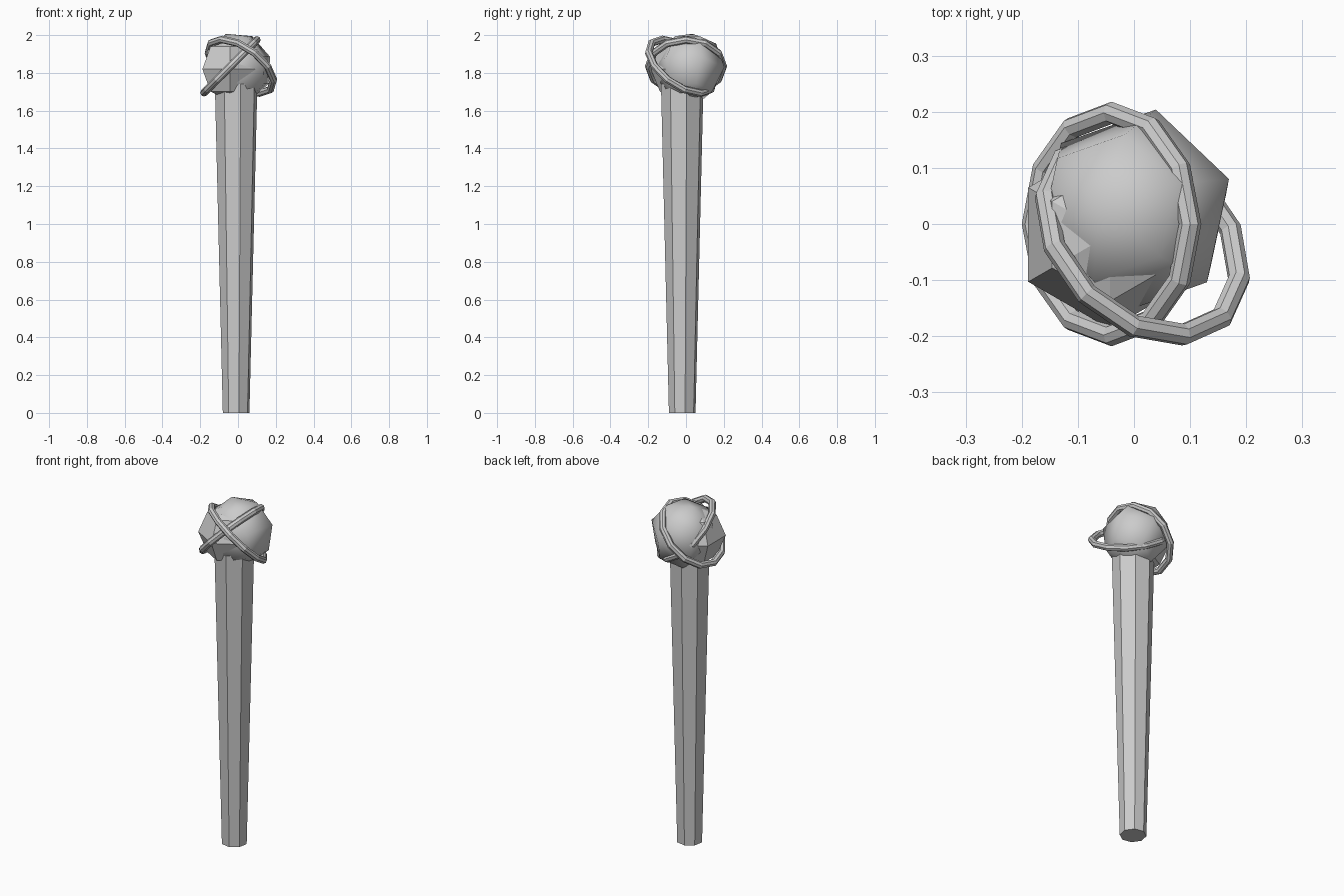
import bpy, math
from mathutils import Vector

if "Cube" in bpy.data.objects:
    bpy.data.objects.remove(bpy.data.objects["Cube"])

def name_it(name):
    ob = bpy.context.object
    ob.name = name
    return ob

# tapered eight-sided shaft
bpy.ops.mesh.primitive_cone_add(vertices=8, radius1=0.072, radius2=0.115, depth=1.74,
                                location=(-0.01, -0.02, 0.87))
shaft = name_it("shaft")
# cone vertices start on +y, so 90 + 12 degrees modulo 45
shaft.rotation_euler.z = math.radians(12)

# faceted half of the head
bpy.ops.mesh.primitive_uv_sphere_add(segments=6, ring_count=4, radius=0.168,
                                     location=(-0.043, -0.019, 1.82))
name_it("faceted_stone")

# smooth-shaded stone leaning to the left behind it
bpy.ops.mesh.primitive_uv_sphere_add(segments=6, ring_count=4, radius=0.188,
                                     location=(0.0, 0.02, 1.83),
                                     rotation=(0, math.radians(-20), math.radians(-12)))
stone = name_it("smooth_stone")
bpy.ops.object.shade_smooth()

# two crossing hoops round the head
def hoop(name, centre, normal, radius):
    rot = Vector(normal).to_track_quat('Z', 'Y').to_euler()
    bpy.ops.mesh.primitive_torus_add(major_segments=12, minor_segments=8, major_radius=radius,
                                     minor_radius=0.02, location=centre, rotation=rot)
    return name_it(name)

hoop("hoop_rising_right", (-0.04, 0.0, 1.835), (-0.7, 0.0, 0.7), 0.198)
hoop("hoop_rising_left", (0.015, -0.025, 1.835), (0.5, 0.5, 0.7), 0.2)
